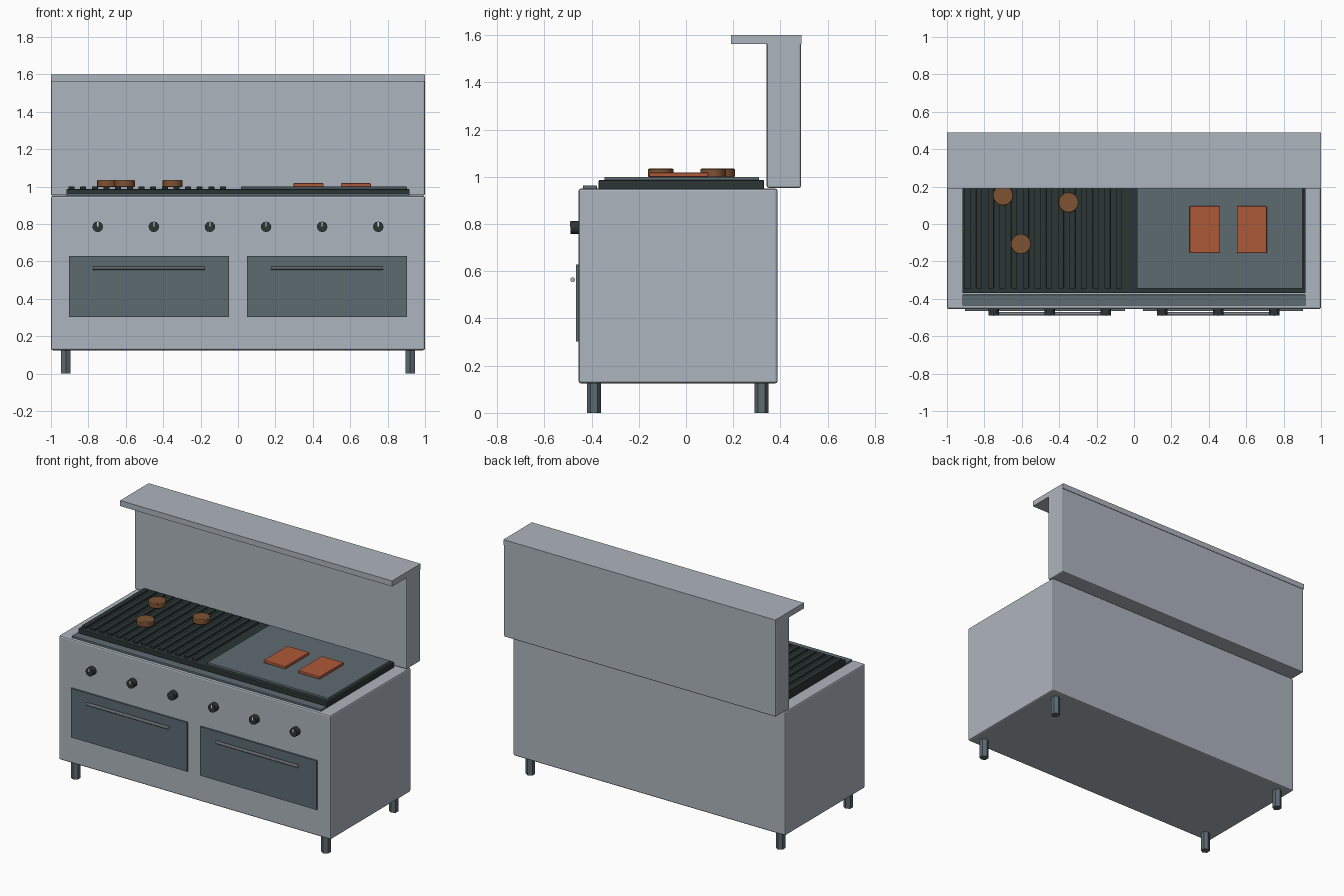
import bpy
from math import radians

if "Cube" in bpy.data.objects:
    bpy.data.objects.remove(bpy.data.objects["Cube"], do_unlink=True)


def material(name, rgb):
    m = bpy.data.materials.new(name)
    m.use_nodes = True
    m.diffuse_color = (*rgb, 1)
    m.node_tree.nodes["Principled BSDF"].inputs["Base Color"].default_value = (*rgb, 1)
    return m


STEEL = material("brushed steel", (0.42, 0.46, 0.51))
SLATE = material("slate metal", (0.11, 0.145, 0.165))
IRON = material("cast iron", (0.025, 0.035, 0.035))
BROWN = material("cooked brown", (0.21, 0.085, 0.032))
RUST = material("rust red", (0.42, 0.1, 0.04))
WHITE = material("indicator white", (0.8, 0.8, 0.8))


def finish(ob, name, mat, bevel):
    ob.name = name
    ob.data.materials.append(mat)
    if bevel:
        mod = ob.modifiers.new("Bevel", "BEVEL")
        mod.width = bevel
        mod.segments = 2
        mod.limit_method = "ANGLE"
    return ob


def box(name, mat, x, y, z, bevel=0):
    """Box given by its (low, high) extent on each axis."""
    bpy.ops.mesh.primitive_cube_add(size=1, location=[sum(r) / 2 for r in (x, y, z)])
    ob = bpy.context.object
    ob.scale = [r[1] - r[0] for r in (x, y, z)]
    bpy.ops.object.transform_apply(location=False, rotation=False, scale=True)
    return finish(ob, name, mat, bevel)


def rod(name, mat, loc, radius, depth, sides, axis="Z", bevel=0):
    turn = {"X": (0, radians(90), 0), "Y": (radians(90), 0, 0), "Z": (0, 0, 0)}[axis]
    bpy.ops.mesh.primitive_cylinder_add(vertices=sides, radius=radius, depth=depth,
                                        location=loc, rotation=turn)
    if sides > 10:
        bpy.ops.object.shade_smooth_by_angle(angle=radians(35))
    return finish(bpy.context.object, name, mat, bevel)


# Cabinet, backsplash and shelf
box("cabinet", STEEL, (-1, 1), (-0.455, 0.388), (0.125, 0.95), 0.01)
box("backsplash", STEEL, (-1, 1), (0.342, 0.487), (0.953, 1.57), 0.008)
box("shelf", STEEL, (-1, 1), (0.19, 0.49), (1.563, 1.6))

# Legs
for sx in (-1, 1):
    for y in (-0.39, 0.32):
        rod("leg", SLATE, (0.92 * sx, y, 0.065), 0.029, 0.13, 6)

# Cooktop: base plate, drip tray, grill bars and griddle
box("cooktop_base", IRON, (-0.917, 0.917), (-0.37, 0.33), (0.948, 0.986), 0.004)
box("drip_tray", SLATE, (-0.917, 0.917), (-0.437, -0.378), (0.948, 0.963), 0.003)
BARS = 14
for i in range(BARS):
    x = -0.89 + 0.81 * i / (BARS - 1)
    box("grill_bar", IRON, (x - 0.016, x + 0.016), (-0.345, 0.31), (0.984, 1.0), 0.003)
box("griddle", SLATE, (0.015, 0.903), (-0.345, 0.31), (0.984, 1.0), 0.003)

# Food
for x, y in ((-0.7, 0.153), (-0.35, 0.115), (-0.605, -0.107)):
    rod("patty", BROWN, (x, y, 1.0165), 0.054, 0.035, 16, bevel=0.004)
for x in (0.377, 0.63):
    box("steak", RUST, (x - 0.08, x + 0.08), (-0.155, 0.095), (0.999, 1.018), 0.004)

# Control knobs with pointers
for i in range(6):
    x = -0.75 + 0.3 * i
    rod("knob", IRON, (x, -0.472, 0.785), 0.028, 0.036, 12, "Y")
    box("knob_pointer", WHITE, (x - 0.003, x + 0.003), (-0.492, -0.489), (0.787, 0.81))

# Oven doors and handles
for sx in (-1, 1):
    x = 0.476 * sx
    box("oven_door", SLATE, (x - 0.428, x + 0.428), (-0.465, -0.45), (0.302, 0.628))
    rod("door_handle", STEEL, (x, -0.48, 0.564), 0.01, 0.6, 10, "X")
